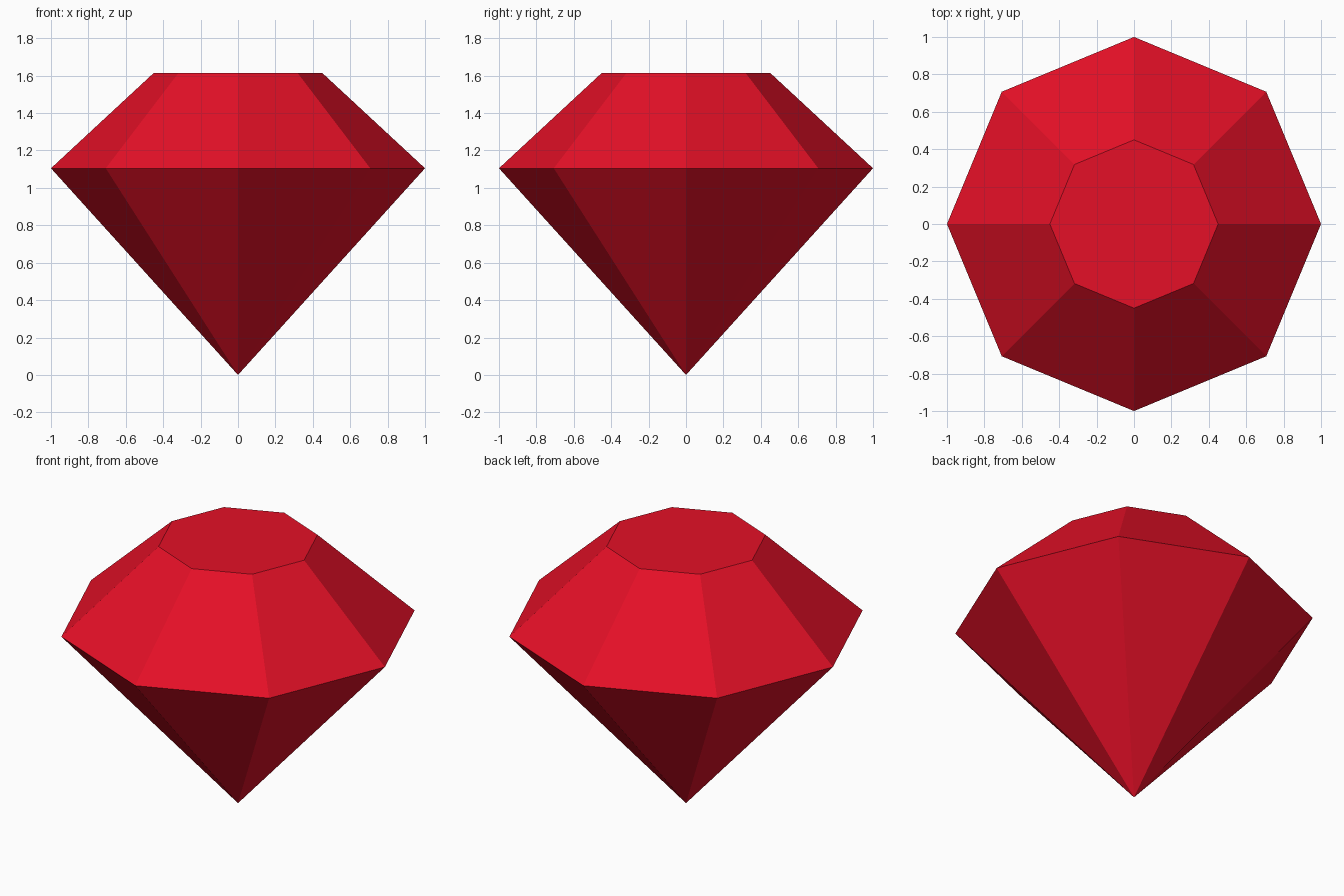
import bpy
import bmesh
from math import cos, sin, tau

cube = bpy.data.objects.get("Cube")
if cube:
    bpy.data.objects.remove(cube, do_unlink=True)

SIDES = 8
GIRDLE_Z, TABLE_Z = 1.105, 1.615
GIRDLE_R, TABLE_R = 1.0, 0.45

# Ruby red material
red = bpy.data.materials.new("ruby_red")
red.use_nodes = True
colour = (0.78, 0.005, 0.02, 1.0)
red.diffuse_color = colour
red.node_tree.nodes["Principled BSDF"].inputs["Base Color"].default_value = colour

bm = bmesh.new()


def ring(radius, z):
    """Octagon of vertices with corners on the x and y axes."""
    angles = [tau * i / SIDES for i in range(SIDES)]
    return [bm.verts.new((radius * cos(a), radius * sin(a), z)) for a in angles]


tip = bm.verts.new((0, 0, 0))
girdle = ring(GIRDLE_R, GIRDLE_Z)
table = ring(TABLE_R, TABLE_Z)

# Pointed lower facets and sloping crown facets
for i in range(SIDES):
    j = (i + 1) % SIDES
    bm.faces.new((tip, girdle[j], girdle[i]))
    bm.faces.new((girdle[i], girdle[j], table[j], table[i]))

# Flat table on top
bm.faces.new(table)
bmesh.ops.recalc_face_normals(bm, faces=bm.faces)

mesh = bpy.data.meshes.new("gemstone")
bm.to_mesh(mesh)
bm.free()
mesh.materials.append(red)
gem = bpy.data.objects.new("gemstone", mesh)
bpy.context.collection.objects.link(gem)
